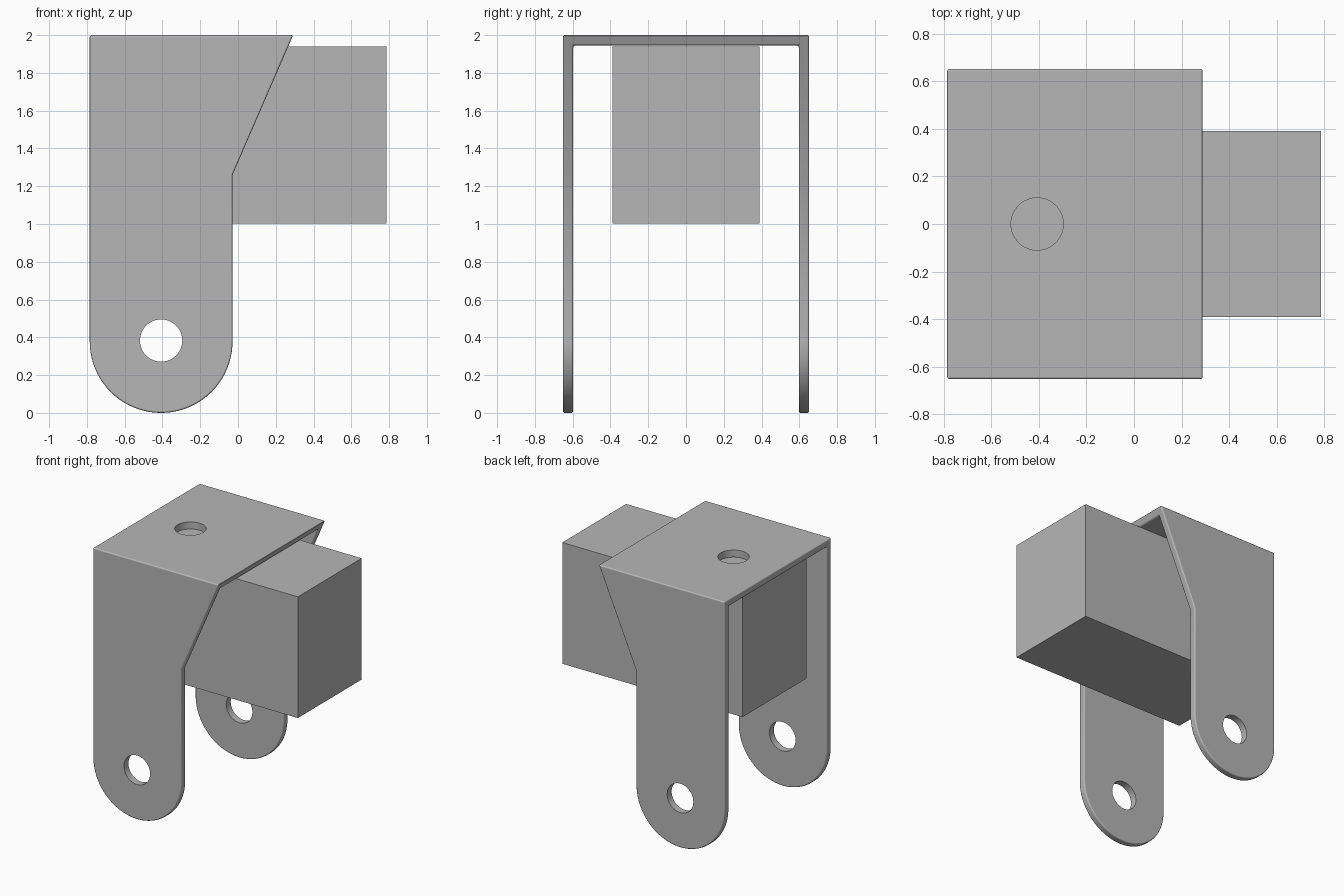
import bpy, bmesh, math
from mathutils import Matrix, Vector

if "Cube" in bpy.data.objects:
    bpy.data.objects.remove(bpy.data.objects["Cube"])

grey = bpy.data.materials.new("light_grey")
grey.diffuse_color = (0.47, 0.47, 0.47, 1)
grey.use_nodes = True
grey.node_tree.nodes["Principled BSDF"].inputs["Base Color"].default_value = grey.diffuse_color


def add_object(name, bm):
    bmesh.ops.recalc_face_normals(bm, faces=bm.faces[:])
    mesh = bpy.data.meshes.new(name)
    bm.to_mesh(mesh)
    bm.free()
    mesh.materials.append(grey)
    obj = bpy.data.objects.new(name, mesh)
    bpy.context.collection.objects.link(obj)
    return obj


def box(name, lo, hi):
    lo, hi = Vector(lo), Vector(hi)
    bm = bmesh.new()
    bmesh.ops.create_cube(bm, size=1, matrix=Matrix.Translation((lo + hi) / 2)
                          @ Matrix.Diagonal((*(hi - lo), 1)))
    return add_object(name, bm)


def cylinder(name, radius, depth, matrix):
    bm = bmesh.new()
    bmesh.ops.create_cone(bm, cap_ends=True, segments=48, radius1=radius,
                          radius2=radius, depth=depth, matrix=matrix)
    return add_object(name, bm)


def cut(obj, cutter):
    mod = obj.modifiers.new("cut", 'BOOLEAN')
    mod.operation, mod.solver, mod.object = 'DIFFERENCE', 'EXACT', cutter
    bpy.context.view_layer.objects.active = obj
    bpy.ops.object.modifier_apply(modifier=mod.name)
    bpy.data.objects.remove(cutter)


# Bracket: side profile with round lug, extruded across the width
cx, r, half_w, wall = -0.407, 0.378, 0.652, 0.055
profile = [(-0.785, 2.0), (0.292, 2.0), (cx + r, 1.26)]
for i in range(41):
    a = -math.pi * i / 40
    profile.append((cx + r * math.cos(a), r + r * math.sin(a)))
bm = bmesh.new()
face = bm.faces.new([bm.verts.new((x, -half_w, z)) for x, z in profile])
ext = bmesh.ops.extrude_face_region(bm, geom=[face])
bmesh.ops.translate(bm, vec=(0, 2 * half_w, 0),
                    verts=[v for v in ext["geom"] if isinstance(v, bmesh.types.BMVert)])
bracket = add_object("bracket", bm)

# Hollow it to a folded plate, then round the edges
inner = half_w - wall
cut(bracket, box("hollow_cutter", (-2, -inner, -1), (2, inner, 2 - wall)))
bev = bracket.modifiers.new("rounded_edges", 'BEVEL')
bev.width, bev.segments = 0.01, 3
bev.limit_method, bev.angle_limit = 'ANGLE', math.radians(40)
bev.use_clamp_overlap = False
bpy.context.view_layer.objects.active = bracket
bpy.ops.object.modifier_apply(modifier=bev.name)

# Bolt holes: through both lugs and through the top
cut(bracket, cylinder("lug_hole_cutter", 0.112, 3,
                      Matrix.Translation((cx, 0, 0.383)) @ Matrix.Rotation(math.pi / 2, 4, 'X')))
cut(bracket, cylinder("top_hole_cutter", 0.11, 0.4, Matrix.Translation((cx, 0, 2.0))))

# Smooth the rounded edges, keep the plates flat
bpy.ops.object.select_all(action='DESELECT')
bracket.select_set(True)
bpy.context.view_layer.objects.active = bracket
bpy.ops.object.shade_smooth_by_angle(angle=math.radians(35))
wn = bracket.modifiers.new("flat_plates", 'WEIGHTED_NORMAL')
wn.keep_sharp = True

# Block held under the top plate
box("block", (-0.757, -0.39, 1.003), (0.785, 0.39, 1.94))
